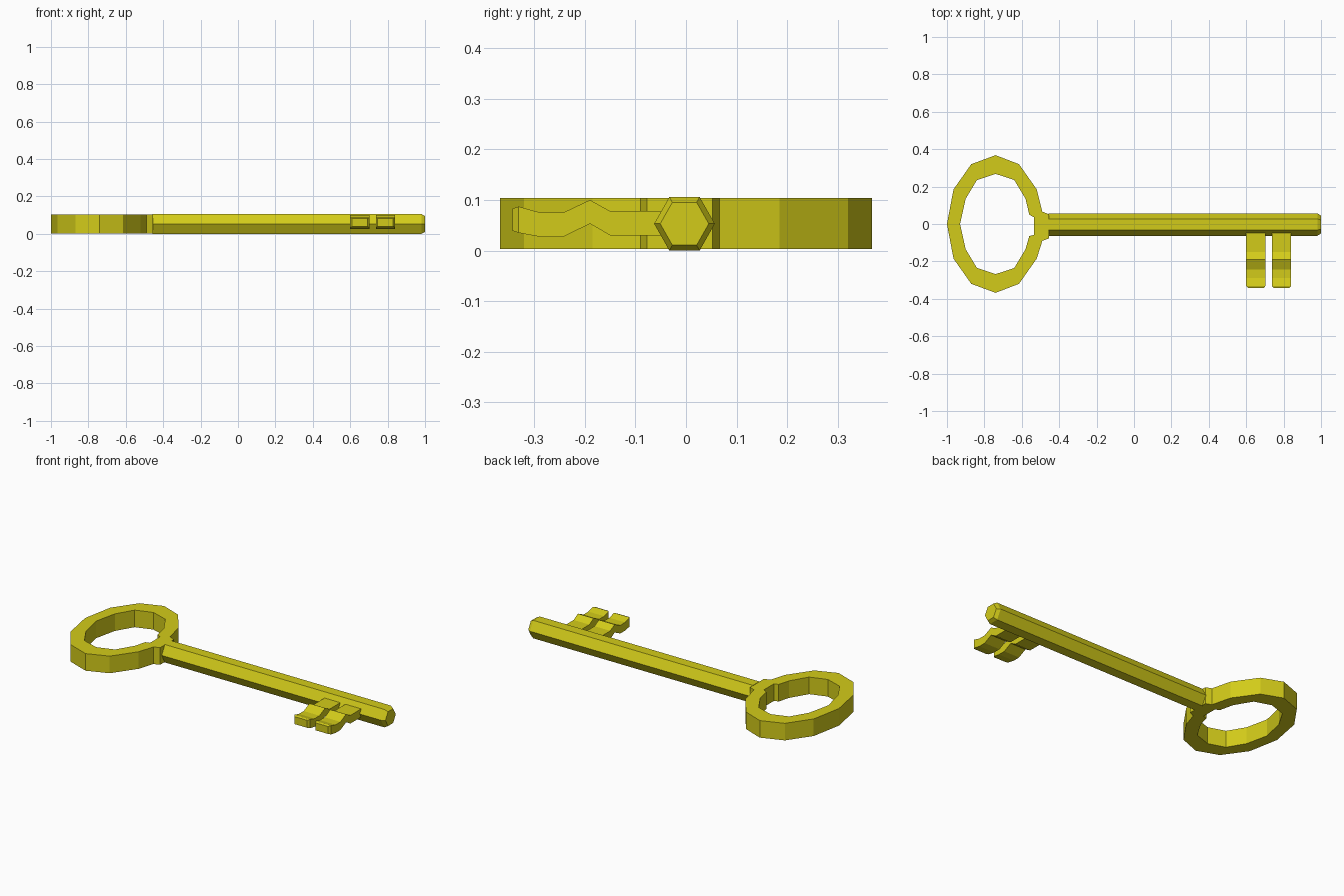
import bpy, bmesh, math

if "Cube" in bpy.data.objects:
    bpy.data.objects.remove(bpy.data.objects["Cube"])

mat = bpy.data.materials.new("yellow_metal")
mat.diffuse_color = (0.65, 0.6, 0.01, 1)
mat.use_nodes = True
mat.node_tree.nodes["Principled BSDF"].inputs["Base Color"].default_value = mat.diffuse_color


def finish(name, bm):
    bmesh.ops.recalc_face_normals(bm, faces=bm.faces)
    me = bpy.data.meshes.new(name)
    bm.to_mesh(me)
    bm.free()
    me.materials.append(mat)
    ob = bpy.data.objects.new(name, me)
    bpy.context.collection.objects.link(ob)
    return ob


def loft(name, sections, closed=False):
    """Skin a row of equal-sized sections; cap the ends or join them."""
    bm = bmesh.new()
    rings = [[bm.verts.new(p) for p in s] for s in sections]
    pairs = list(zip(rings, rings[1:]))
    if closed:
        pairs.append((rings[-1], rings[0]))
    else:
        bm.faces.new(rings[0])
        bm.faces.new(rings[-1])
    n = len(rings[0])
    for a, b in pairs:
        for i in range(n):
            j = (i + 1) % n
            bm.faces.new((a[i], a[j], b[j], b[i]))
    return finish(name, bm)


# Bow: faceted oval ring closing in a short neck (outer x, y, inner x, y)
half = [(-1, 0, -.93, 0), (-.965, .185, -.90, .135), (-.87, .32, -.84, .235),
        (-.74, .368, -.74, .268), (-.615, .32, -.64, .235),
        (-.52, .185, -.58, .135)]
neck = [(-.49, .066, -.56, .05), (-.455, .052, -.535, .036),
        (-.455, -.077, -.535, -.058), (-.49, -.09, -.56, -.065)]
lower = [(a, -b, c, -d) for a, b, c, d in reversed(half[1:])]
z0, z1 = .003, .104
loft("bow_ring", [[(a, b, z0), (a, b, z1), (c, d, z1), (c, d, z0)]
                  for a, b, c, d in half + neck + lower], closed=True)


# Shaft: hexagonal rod with a chamfered tip
def hexagon(x, s):
    return [(x, -.003 + .06 * s * math.cos(k * math.pi / 3),
             .053 + .0612 * s * math.sin(k * math.pi / 3)) for k in range(6)]


loft("shaft", [hexagon(-.457, 1), hexagon(.98, 1), hexagon(1, .8)])

# Bit: two wavy teeth (y, bottom z, top z, side inset)
wave = [(-.03, .03, .078, 0), (-.15, .03, .078, 0), (-.19, .053, .1, 0),
        (-.243, .027, .075, 0), (-.288, .027, .075, 0),
        (-.331, .035, .087, 0), (-.343, .039, .083, .01)]
for i, (x0, x1) in enumerate([(.6, .703), (.737, .84)]):
    loft(f"tooth_{i + 1}", [[(x0 + e, y, lo), (x1 - e, y, lo),
                             (x1 - e, y, hi), (x0 + e, y, hi)]
                            for y, lo, hi, e in wave])
